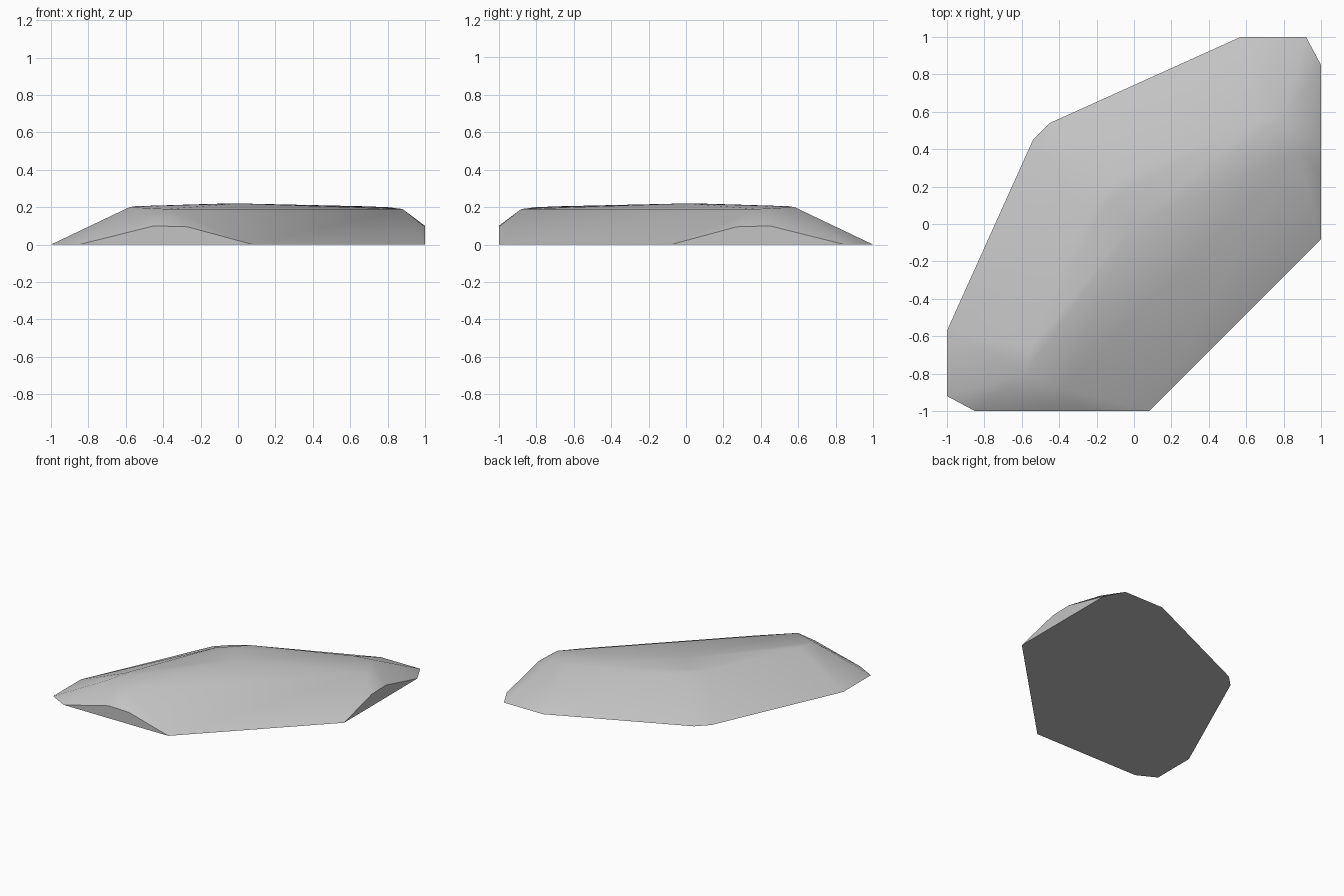
import bpy
import bmesh
from math import radians

cube = bpy.data.objects.get("Cube")
if cube:
    bpy.data.objects.remove(cube, do_unlink=True)

stone = bpy.data.materials.new("stone_grey")
stone.use_nodes = True
colour = (0.55, 0.55, 0.55, 1)
stone.diffuse_color = colour
stone.node_tree.nodes["Principled BSDF"].inputs["Base Color"].default_value = colour

# One half of the slab; the other half mirrors across the diagonal y = -x
footprint = [(-1, -0.57, 0), (-0.54, 0.45, 0), (-1, -0.92, 0),
             (-0.85, -1, 0), (0.08, -1, 0)]
end_facet = [(-0.45, -1, 0.1), (-0.27, -1, 0.095)]
crown = [(-0.58, -0.8, 0.2), (-0.38, -0.88, 0.19), (-0.55, -0.66, 0.205),
         (-0.25, 0.07, 0.212)]
peak = [(-0.13, 0.13, 0.218), (0, 0, 0.22)]

half = footprint + end_facet + crown
points = half + [(-y, -x, z) for x, y, z in half] + peak

# Wrap the points in a convex faceted shell
bm = bmesh.new()
for p in points:
    bm.verts.new(p)
hull = bmesh.ops.convex_hull(bm, input=bm.verts[:])
loose = [v for v in bm.verts if not v.link_faces]
bmesh.ops.delete(bm, geom=loose, context='VERTS')
bmesh.ops.dissolve_limit(bm, angle_limit=radians(0.5),
                         verts=bm.verts[:], edges=bm.edges[:])
bmesh.ops.recalc_face_normals(bm, faces=bm.faces[:])

mesh = bpy.data.meshes.new("flat_rock")
bm.to_mesh(mesh)
bm.free()
mesh.materials.append(stone)
rock = bpy.data.objects.new("flat_rock", mesh)
bpy.context.collection.objects.link(rock)

# Soft slopes, crisp base and end facets
bpy.ops.object.select_all(action='DESELECT')
rock.select_set(True)
bpy.context.view_layer.objects.active = rock
bpy.ops.object.shade_smooth_by_angle(angle=radians(40))
